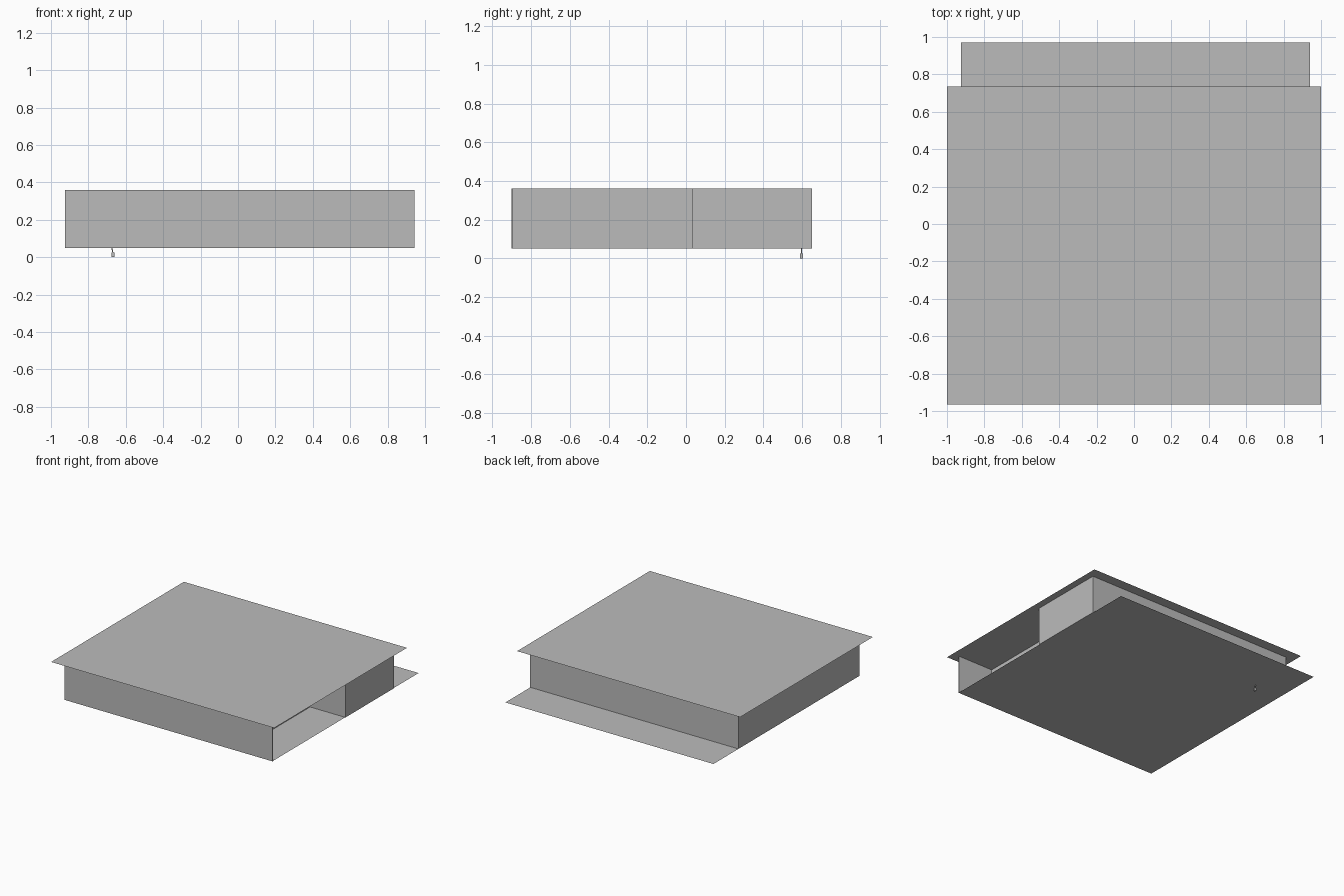
import bpy
import bmesh
from mathutils import Vector

cube = bpy.data.objects.get("Cube")
if cube:
    bpy.data.objects.remove(cube, do_unlink=True)

grey = bpy.data.materials.new("light_grey")
grey.use_nodes = True
COLOUR = (0.5, 0.5, 0.5, 1.0)
grey.diffuse_color = COLOUR
grey.node_tree.nodes["Principled BSDF"].inputs["Base Color"].default_value = COLOUR

FLOOR, ROOF = 0.05, 0.36             # storey heights
LEFT, RIGHT = 0.943, -0.925          # outer wall lines in x
FRONT, BACK = -0.903, 0.65           # outer wall lines in y
PORCH_X, PORCH_Y = 0.625, 0.03       # inner corner of the recessed porch
T = 0.006                            # wall thickness
POST = 0.012                         # joint post width


def finish(name, bm):
    mesh = bpy.data.meshes.new(name)
    bm.to_mesh(mesh)
    bm.free()
    mesh.materials.append(grey)
    obj = bpy.data.objects.new(name, mesh)
    bpy.context.collection.objects.link(obj)
    return obj


def slab(name, x0, x1, y0, y1, z):
    """Flat sheet at height z."""
    bm = bmesh.new()
    bm.faces.new([bm.verts.new(p) for p in
                  ((x0, y0, z), (x1, y0, z), (x1, y1, z), (x0, y1, z))])
    return finish(name, bm)


def box(name, x0, x1, y0, y1, z0=FLOOR, z1=ROOF):
    bm = bmesh.new()
    bmesh.ops.create_cube(bm, size=1)
    for v in bm.verts:
        v.co = Vector(((x0 + x1) / 2 + v.co.x * (x1 - x0),
                       (y0 + y1) / 2 + v.co.y * (y1 - y0),
                       (z0 + z1) / 2 + v.co.z * (z1 - z0)))
    return finish(name, bm)


# Floor and overhanging roof
slab("floor", RIGHT, 0.94, FRONT, 0.97, FLOOR)
slab("roof", -1.0, 1.0, -0.965, 0.735, ROOF)

# Front wall of the room and front screen of the porch
box("front_wall", RIGHT, PORCH_X, FRONT, FRONT + T)
box("porch_front_screen", PORCH_X, LEFT, FRONT, FRONT + T)

# Side walls
box("right_wall", RIGHT, RIGHT + T, FRONT + T, BACK - T)
box("left_wall", LEFT - T, LEFT, PORCH_Y, BACK - T)

# Porch walls
box("porch_side_wall", PORCH_X - T, PORCH_X, FRONT + T, PORCH_Y)
box("porch_end_wall", PORCH_X - T, LEFT - T, PORCH_Y, PORCH_Y + T)

# Back wall: panels between narrow posts
joints = (-0.63, 0.01, 0.62)
edges = [RIGHT] + [j + s * POST / 2 for j in joints for s in (-1, 1)] + [LEFT]
for i in range(0, len(edges), 2):
    box(f"back_wall_panel_{i // 2 + 1}", edges[i], edges[i + 1], BACK - T, BACK)
for i, j in enumerate(joints, 1):
    box(f"back_wall_post_{i}", j - POST / 2, j + POST / 2, BACK - T, BACK)

# Small drain under the floor: slanted stem and square foot
DX, DY = -0.669, 0.597
box("drain_foot", DX - 0.008, DX + 0.008, DY - 0.008, DY + 0.008, 0.0, 0.024)
stem = box("drain_stem", DX - 0.003, DX + 0.003, DY - 0.003, DY + 0.003, 0.024, FLOOR)
for v in stem.data.vertices:
    if v.co.z > 0.04:
        v.co.x -= 0.005
